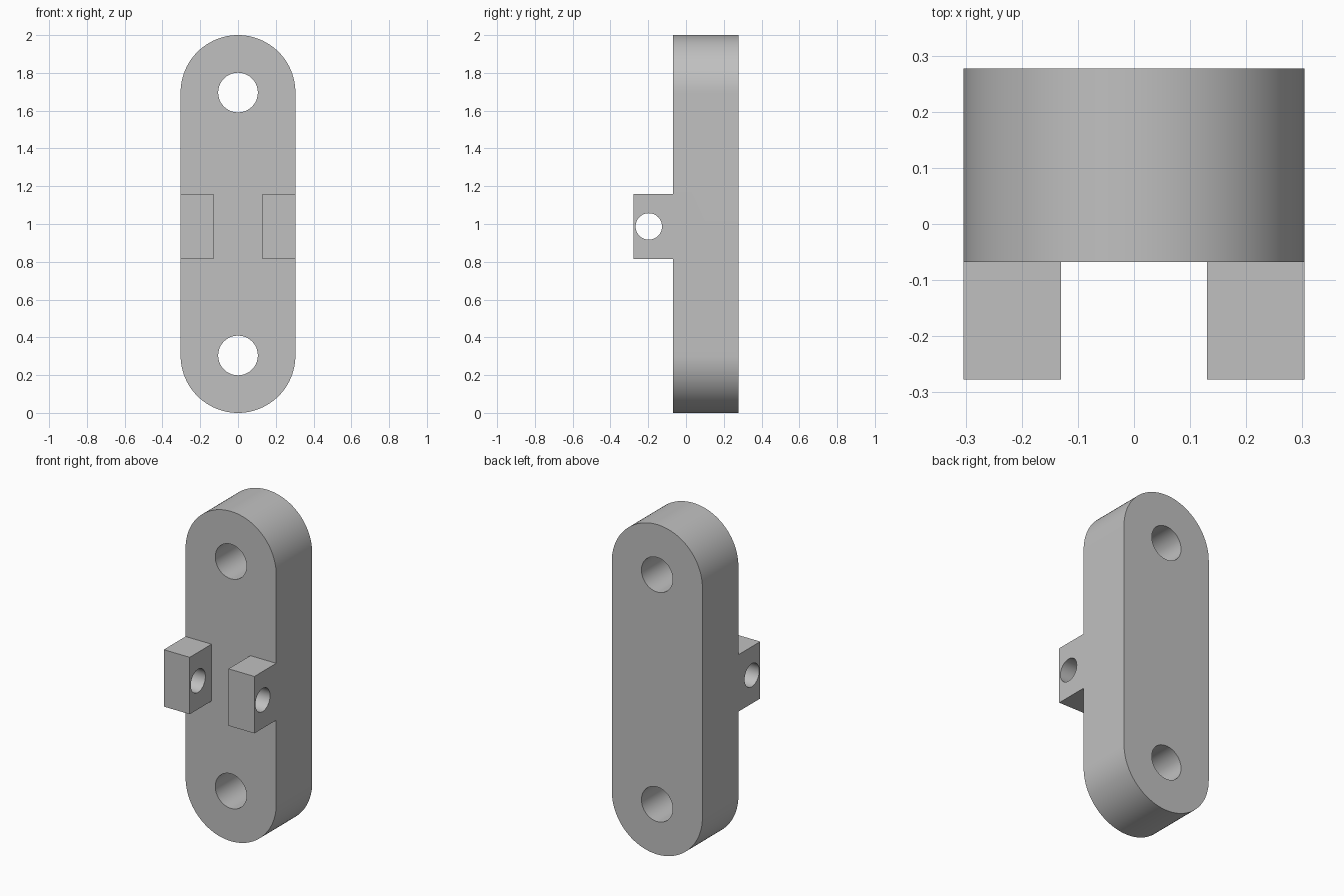
import bpy
import bmesh
from math import cos, sin, pi, radians
from mathutils import Matrix

if "Cube" in bpy.data.objects:
    bpy.data.objects.remove(bpy.data.objects["Cube"], do_unlink=True)

HALF_W = 0.304                       # half width, also the end radius
FRONT, BACK = -0.068, 0.277          # plate faces in y
END_Z = (HALF_W, 2 - HALF_W)         # centres of the rounded ends
LUG_IN, LUG_FRONT = 0.13, -0.277
LUG_Z = (0.815, 1.16)

grey = bpy.data.materials.new("light_grey")
grey.use_nodes = True
colour = (0.53, 0.53, 0.53, 1)
grey.diffuse_color = colour
grey.node_tree.nodes["Principled BSDF"].inputs["Base Color"].default_value = colour


def add_object(name, bm):
    bmesh.ops.recalc_face_normals(bm, faces=bm.faces)
    mesh = bpy.data.meshes.new(name)
    bm.to_mesh(mesh)
    bm.free()
    mesh.materials.append(grey)
    obj = bpy.data.objects.new(name, mesh)
    bpy.context.collection.objects.link(obj)
    return obj


def cylinder(name, radius, length, location, axis):
    bm = bmesh.new()
    bmesh.ops.create_cone(bm, cap_ends=True, segments=64, radius1=radius,
                          radius2=radius, depth=length)
    turn = Matrix.Rotation(pi / 2, 4, axis)
    bm.transform(Matrix.Translation(location) @ turn)
    return add_object(name, bm)


def box(name, low, high):
    bm = bmesh.new()
    bmesh.ops.create_cube(bm, size=1)
    for v in bm.verts:
        v.co = [h if c > 0 else l for c, l, h in zip(v.co, low, high)]
    return add_object(name, bm)


def combine(target, tool, operation):
    """Apply a boolean and discard the tool object."""
    bpy.context.view_layer.objects.active = target
    mod = target.modifiers.new("boolean", 'BOOLEAN')
    mod.operation, mod.solver, mod.object = operation, 'EXACT', tool
    bpy.ops.object.modifier_apply(modifier=mod.name)
    bpy.data.objects.remove(tool, do_unlink=True)


# Plate: stadium outline extruded front to back
bm = bmesh.new()
STEPS = 48
outline = []
for start, z in ((0, END_Z[1]), (pi, END_Z[0])):
    for i in range(STEPS + 1):
        a = start + pi * i / STEPS
        outline.append(bm.verts.new((HALF_W * cos(a), FRONT, z + HALF_W * sin(a))))
face = bm.faces.new(outline)
extruded = bmesh.ops.extrude_face_region(bm, geom=[face])["geom"]
bmesh.ops.translate(bm, vec=(0, BACK - FRONT, 0),
                    verts=[g for g in extruded if isinstance(g, bmesh.types.BMVert)])
body = add_object("link_plate", bm)

# Two square lugs on the front, flush with the plate sides
for x0, x1 in ((-HALF_W, -LUG_IN), (LUG_IN, HALF_W)):
    lug = box("lug", (x0, LUG_FRONT, LUG_Z[0]), (x1, FRONT + 0.1, LUG_Z[1]))
    combine(body, lug, 'UNION')

# Bolt holes through the plate and a pin hole through both lugs
for z in END_Z:
    combine(body, cylinder("bolt_hole", 0.105, 2, (0, 0, z), 'X'), 'DIFFERENCE')
combine(body, cylinder("pin_hole", 0.07, 2, (0, -0.197, 0.987), 'Y'), 'DIFFERENCE')

# Smooth round surfaces, sharp edges kept
bpy.ops.object.select_all(action='DESELECT')
body.select_set(True)
bpy.context.view_layer.objects.active = body
bpy.ops.object.shade_smooth_by_angle(angle=radians(30))
